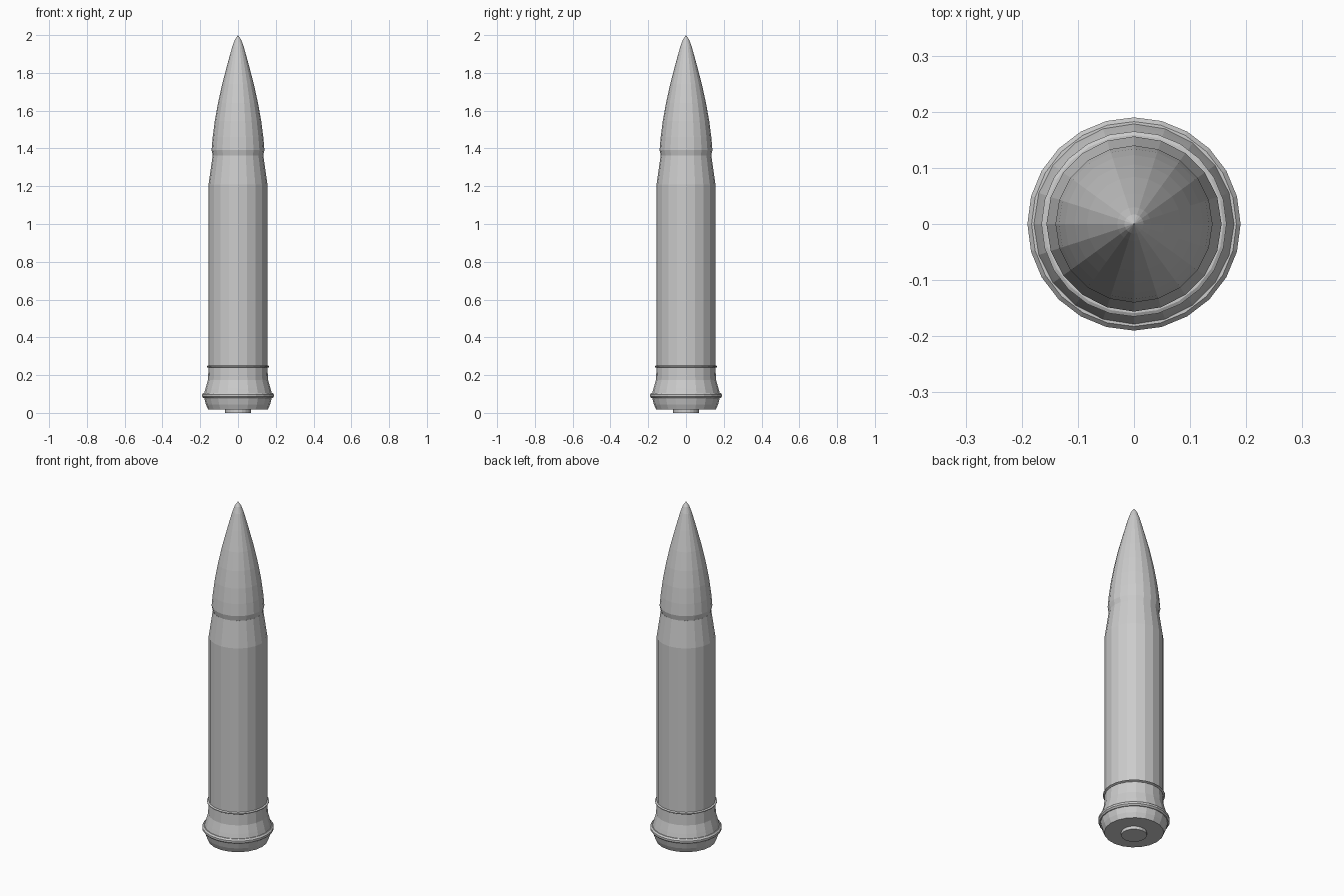
import bpy, bmesh, math

if "Cube" in bpy.data.objects:
    bpy.data.objects.remove(bpy.data.objects["Cube"])

grey = bpy.data.materials.new("metal_grey")
grey.diffuse_color = (0.6, 0.6, 0.6, 1)
grey.use_nodes = True
grey.node_tree.nodes["Principled BSDF"].inputs["Base Color"].default_value = grey.diffuse_color


def lathe(name, profile, sides=20, closed=False):
    """Revolve (radius, z) points, listed bottom to top, about z."""
    bm = bmesh.new()
    rings = []
    for r, z in profile:
        if r == 0:
            rings.append([bm.verts.new((0, 0, z))] * sides)
        else:
            rings.append([bm.verts.new((r * math.cos(2 * math.pi * i / sides),
                                        r * math.sin(2 * math.pi * i / sides), z))
                          for i in range(sides)])
    pairs = list(zip(rings, rings[1:]))
    if closed:
        pairs.append((rings[-1], rings[0]))
    for a, b in pairs:
        for i in range(sides):
            j = (i + 1) % sides
            corners = list(dict.fromkeys([a[i], a[j], b[j], b[i]]))
            bm.faces.new(corners)
    bmesh.ops.recalc_face_normals(bm, faces=bm.faces)
    mesh = bpy.data.meshes.new(name)
    bm.to_mesh(mesh)
    bm.free()
    mesh.materials.append(grey)
    obj = bpy.data.objects.new(name, mesh)
    bpy.context.collection.objects.link(obj)
    return obj


def band(name, radius, z, depth, height):
    """Thin raised ring with chamfered edges."""
    h = height / 2
    return lathe(name, [(radius - depth, z - h), (radius - depth * 0.3, z - h),
                        (radius, z - h * 0.4), (radius, z + h * 0.4),
                        (radius - depth * 0.3, z + h), (radius - depth, z + h)],
                 sides=24, closed=True)


# Primer disc under the base
lathe("primer", [(0, 0), (0.068, 0), (0.068, 0.03), (0, 0.03)])

# Casing: flared base, straight wall and tapered shoulder
lathe("casing", [(0, 0.018), (0.158, 0.018), (0.17, 0.045), (0.178, 0.075),
                 (0.18, 0.10), (0.172, 0.13), (0.159, 0.175), (0.156, 0.24),
                 (0.156, 1.21), (0.134, 1.362), (0, 1.362)])

# Raised bands around the casing
band("base_band", 0.19, 0.092, 0.025, 0.028)
band("upper_band", 0.165, 0.245, 0.02, 0.011)

# Pointed tip with a small lip above the shoulder
lathe("tip", [(0, 1.355), (0.132, 1.355), (0.140, 1.392), (0.134, 1.46),
              (0.123, 1.545), (0.106, 1.64), (0.084, 1.74), (0.055, 1.85),
              (0.030, 1.94), (0.017, 1.975), (0, 2.0)])
